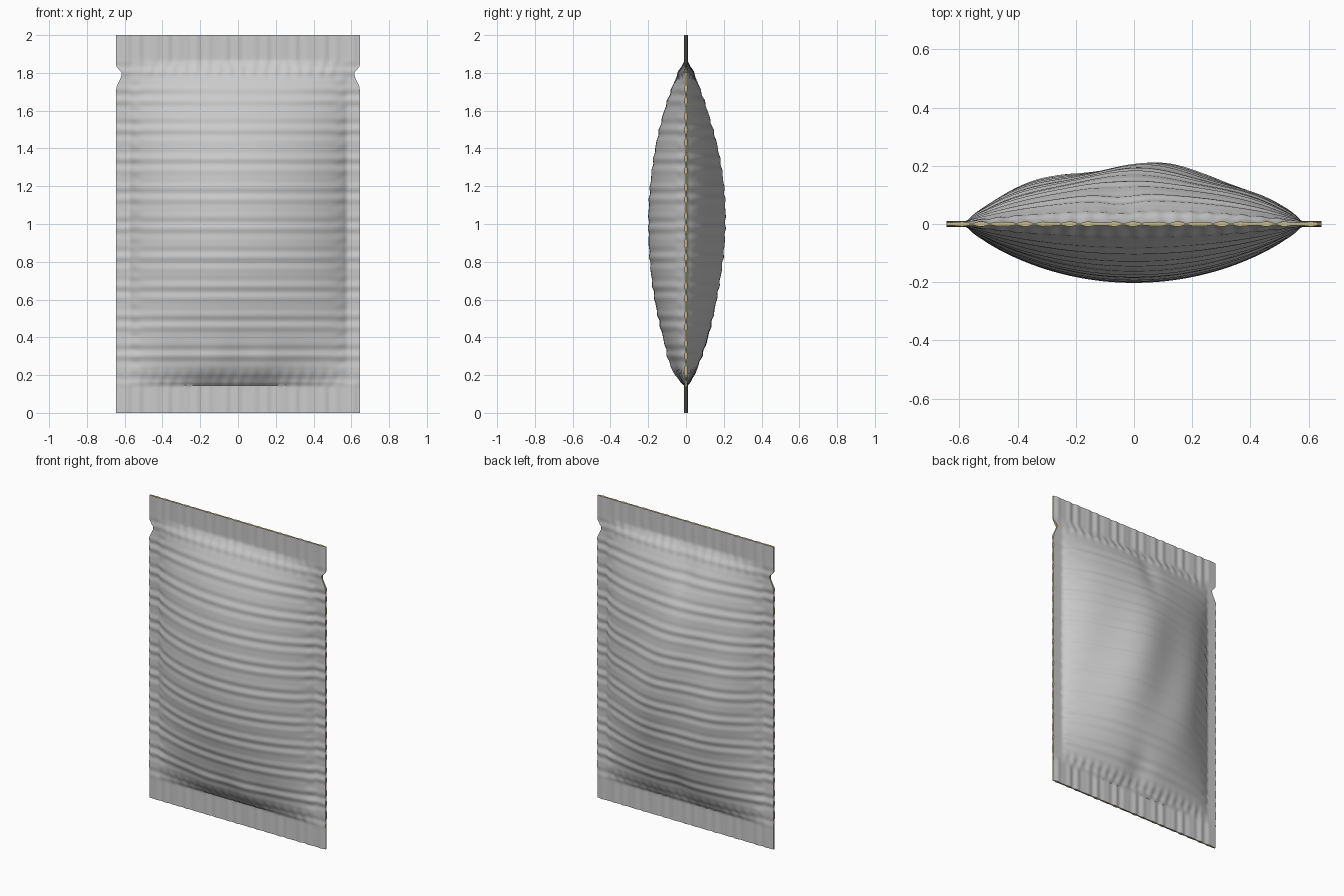
import bpy, bmesh
from math import sin, cos, pi, exp

cube = bpy.data.objects.get("Cube")
if cube:
    bpy.data.objects.remove(cube, do_unlink=True)

HALF_W, HEIGHT = 0.645, 2.0
POUCH_W, Z_LOW, Z_HIGH = 0.575, 0.145, 1.86   # outline of the filled area
COLS, ROWS = 124, 180


def make_material(name, color):
    mat = bpy.data.materials.new(name)
    mat.use_nodes = True
    mat.diffuse_color = color
    mat.node_tree.nodes["Principled BSDF"].inputs["Base Color"].default_value = color
    return mat


def smooth(a, b, t):
    t = min(max((t - a) / (b - a), 0), 1)
    return t * t * (3 - 2 * t)


def bump(t, center, width):
    return exp(-((t - center) / width) ** 2)


# Tear notch: sharp lip above, longer curve below
def edge_x(z):
    if z > 1.8:
        return HALF_W - 0.03 * max(0, 1 - (z - 1.8) / 0.035)
    return HALF_W - 0.03 * (1 - smooth(1.71, 1.8, z) if z < 1.71 else smooth(1.71, 1.8, z))\
        if z >= 1.71 else HALF_W


# Crimped seal: half thickness pulsing along each edge
def crimp(t):
    return 0.006 + 0.0022 * cos(2 * pi * t / 0.075) + 0.0014 * cos(2 * pi * t / 0.052 + 1)


def half_depth(x, z, side):
    end_band = max(1 - smooth(0.12, 0.2, z), smooth(1.8, 1.88, z))
    seal = crimp(x) * end_band + crimp(z) * (1 - end_band)
    u = x / POUCH_W
    v = (z - 1) / ((Z_HIGH - 1) if z > 1 else (1 - Z_LOW))
    if abs(u) >= 1 or abs(v) >= 1:
        return seal
    a, b = 1 - u * u, 1 - v * v
    # fuller at the bottom, where the contents settle
    fill = 0.193 * a ** 0.85 * b ** (0.85 if v > 0 else 0.76)
    if side > 0:
        # diagonal folds across the back
        d = x + 0.28 * (z - 0.5) - 0.12
        fill *= 1 + 0.07 * b ** 0.3 * sin(2 * pi * d / 0.5) * smooth(0.7, -0.2, abs(v) - 0.3)
        fill *= 1 - 0.3 * bump(x, 0.02, 0.09) * bump(z, 0.2, 0.16)
        fill *= 1 - 0.22 * bump(x, -0.05, 0.07) * bump(z, 1.8, 0.2)
    else:
        fill *= 1 + 0.3 * (bump(x, -0.16, 0.12) + bump(x, 0.12, 0.1)) * bump(z, 0.2, 0.12)
    # small puckers where the film leaves the seal
    fill += 0.003 * sin(2 * pi * x / 0.06) * bump(abs(v), 0.95, 0.04) * min(1, 4 * a)
    fill += 0.002 * sin(2 * pi * z / 0.07) * bump(abs(u), 0.95, 0.05) * min(1, 4 * b)
    return seal + max(fill, 0)


bm = bmesh.new()


# Front and back film
def sheet(side):
    rows = []
    for j in range(ROWS + 1):
        z = HEIGHT * j / ROWS
        row = []
        for i in range(COLS + 1):
            x = HALF_W * (2 * i / COLS - 1)
            y = side * half_depth(x, z, side)
            over = max(abs(x) - POUCH_W, 0) / (HALF_W - POUCH_W)
            if over:
                x = (1 if x > 0 else -1) * (POUCH_W + over * (edge_x(z) - POUCH_W))
            row.append(bm.verts.new((x, y, z)))
        rows.append(row)
    for j in range(ROWS):
        for i in range(COLS):
            bm.faces.new((rows[j][i], rows[j][i + 1], rows[j + 1][i + 1], rows[j + 1][i]))
    return rows


front, back = sheet(-1), sheet(1)


# Cut edge joining the two films
def border(g):
    return (g[0][:-1] + [r[-1] for r in g[:-1]] + g[-1][:0:-1] + [r[0] for r in g[:0:-1]])


f, b = border(front), border(back)
for k in range(len(f)):
    n = (k + 1) % len(f)
    bm.faces.new((f[k], f[n], b[n], b[k])).material_index = 1
bmesh.ops.recalc_face_normals(bm, faces=bm.faces)

mesh = bpy.data.meshes.new("sachet")
bm.to_mesh(mesh)
bm.free()
mesh.materials.append(make_material("silver film", (0.6, 0.6, 0.6, 1)))
mesh.materials.append(make_material("tan cut edge", (0.6, 0.5, 0.25, 1)))

sachet = bpy.data.objects.new("sachet", mesh)
bpy.context.collection.objects.link(sachet)
bpy.context.view_layer.objects.active = sachet
sachet.select_set(True)
bpy.ops.object.shade_smooth_by_angle(angle=0.7)
